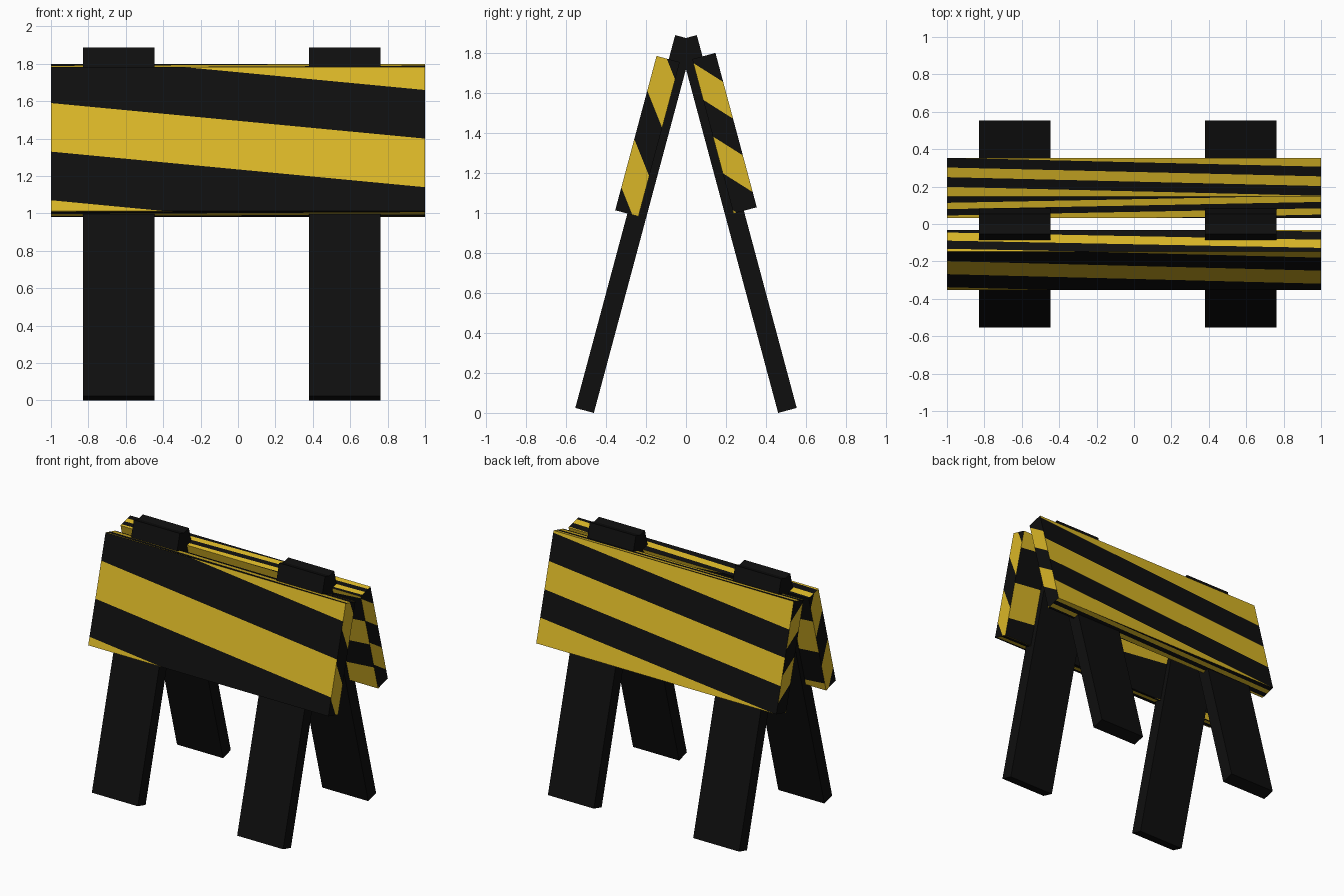
import bpy, bmesh, math
from mathutils import Vector

if "Cube" in bpy.data.objects:
    bpy.data.objects.remove(bpy.data.objects["Cube"])

def material(name, rgb):
    m = bpy.data.materials.new(name)
    m.diffuse_color = (*rgb, 1)
    m.use_nodes = True
    m.node_tree.nodes["Principled BSDF"].inputs["Base Color"].default_value = m.diffuse_color
    return m

BLACK = material("black paint", (0.0045, 0.0045, 0.0045))
YELLOW = material("yellow paint", (0.70, 0.47, 0.02))

TILT = math.radians(15)
S, C = math.sin(TILT), math.cos(TILT)

def finish(bm, name, mats):
    # point every face away from the centre of the convex part
    centre = sum((v.co for v in bm.verts), Vector()) / len(bm.verts)
    bm.normal_update()
    for f in bm.faces:
        if f.normal.dot(f.calc_center_median() - centre) < 0:
            f.normal_flip()
    me = bpy.data.meshes.new(name)
    bm.to_mesh(me)
    bm.free()
    for m in mats:
        me.materials.append(m)
    ob = bpy.data.objects.new(name, me)
    bpy.context.collection.objects.link(ob)
    return ob

def slab(name, x0, x1, thick, height, top_y, top_z, side, rules, mats):
    """Leaning slab. Local axes: x, m = depth inward from the outer face,
    d = distance down from the top. side is -1 for front, +1 for back."""
    bm = bmesh.new()
    lo, hi = (x0, 0, 0), (x1, thick, height)
    for axis in range(3):
        a, b = (axis + 1) % 3, (axis + 2) % 3
        for end in (lo, hi):
            corners = []
            for ea, eb in ((lo, lo), (hi, lo), (hi, hi), (lo, hi)):
                p = [0, 0, 0]
                p[axis], p[a], p[b] = end[axis], ea[a], eb[b]
                corners.append(bm.verts.new(p))
            face = bm.faces.new(corners)
            if not rules:
                continue
            # cut parallel stripes into this side and colour them alternately
            g, c, period = rules[axis]
            g = Vector(g)
            vals = [(v.co.dot(g) - c) / period for v in corners]
            parts = [face]
            for k in range(math.ceil(min(vals)), math.floor(max(vals)) + 1):
                geom = set(parts)
                for f in parts:
                    geom.update(f.edges)
                    geom.update(f.verts)
                res = bmesh.ops.bisect_plane(
                    bm, geom=list(geom), dist=1e-5,
                    plane_co=g * (c + k * period) / g.length_squared, plane_no=g)
                parts = [e for e in res["geom"] if isinstance(e, bmesh.types.BMFace)]
            for f in parts:
                t = (f.calc_center_median().dot(g) - c) / period
                f.material_index = math.floor(t) % 2
    # lean the slab into place
    for v in bm.verts:
        x, m, d = v.co
        v.co = (x, side * (top_y - m * C + d * S), top_z - m * S - d * C)
    return finish(bm, name, mats)

# stripe rules per side: ends, broad faces, top and bottom
FRONT = [((0, -1.333, 1), 0.18, 0.25),
         ((-0.0984, 0, 1), 0.029, 0.269),
         ((-0.02, -1, 0), -0.04, 0.045)]
BACK = [((0, 1.083, 1), -0.04, 0.19),
        ((0.0918, 0, 1), 0.1077, 0.20),
        ((-0.02, -1, 0), -0.085, 0.035)]

# striped boards
slab("front_board", -1, 1, 0.12, 0.798, 0.147, 1.783, -1, FRONT, [BLACK, YELLOW])
slab("back_board", -1, 1, 0.12, 0.798, 0.147, 1.798, 1, BACK, [BLACK, YELLOW])

# four legs, crossing at the top
for side, sname in ((-1, "front"), (1, "back")):
    for x0, xname in ((-0.83, "left"), (0.38, "right")):
        slab(f"{sname}_{xname}_leg", x0, x0 + 0.383, 0.096, 1.928,
             0.054, 1.887, side, None, [BLACK])
